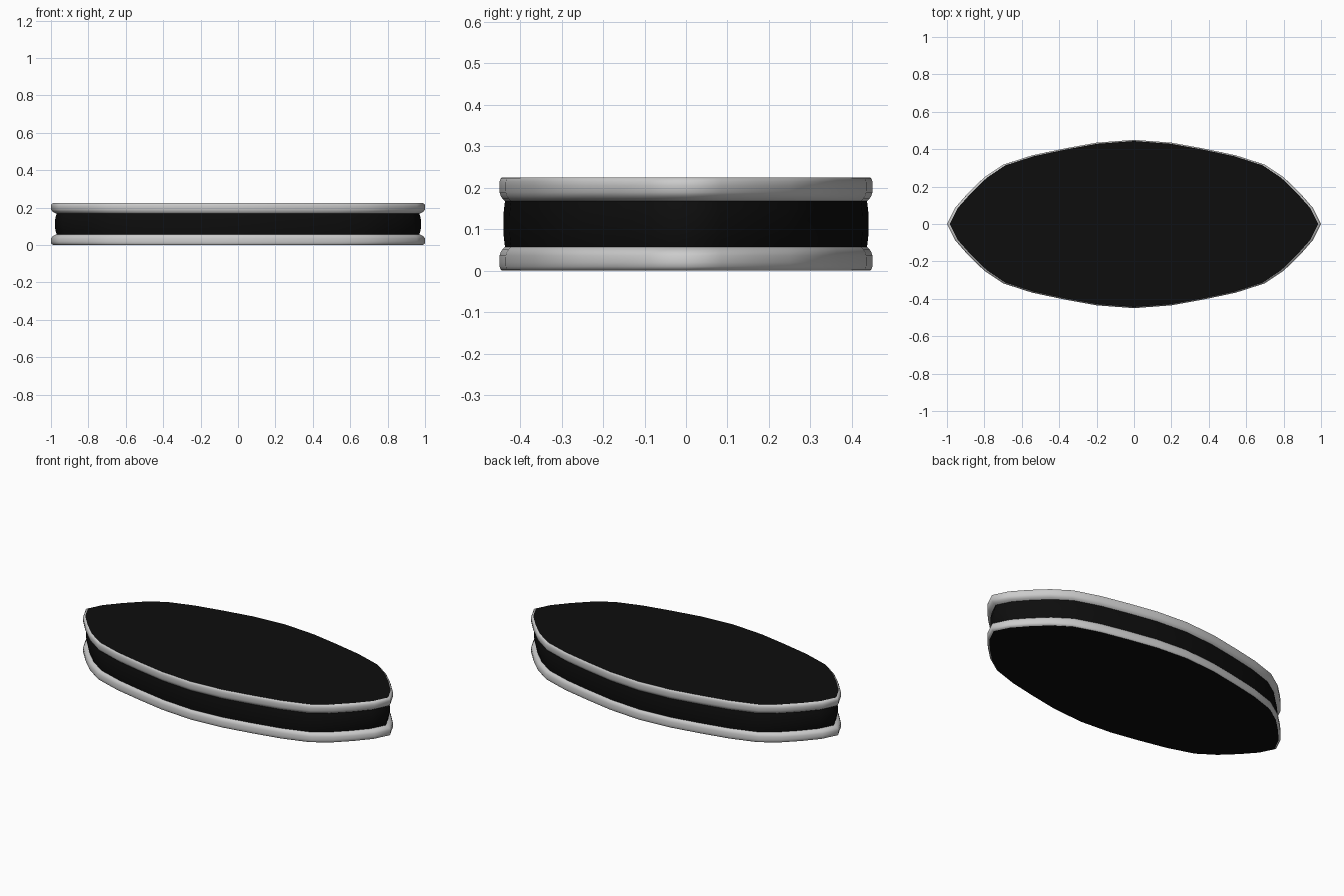
import bpy

if "Cube" in bpy.data.objects:
    bpy.data.objects.remove(bpy.data.objects["Cube"])

# Quarter outline, from the pointed tip to the widest point
QUARTER = [(1.0, 0), (0.957, 0.086), (0.885, 0.168), (0.80, 0.25), (0.70, 0.317),
           (0.545, 0.367), (0.38, 0.402), (0.20, 0.435), (0, 0.45)]
half = QUARTER + [(-x, y) for x, y in QUARTER[-2::-1]]
OUTLINE = half + [(x, -y) for x, y in half[-2:0:-1]]
N = len(OUTLINE)

black = bpy.data.materials.new("black")
black.diffuse_color = (0.004, 0.004, 0.004, 1)
black.use_nodes = True
black.node_tree.nodes["Principled BSDF"].inputs["Base Color"].default_value = black.diffuse_color
grey = bpy.data.materials.new("light_grey")
grey.diffuse_color = (0.6, 0.6, 0.6, 1)
grey.use_nodes = True
grey.node_tree.nodes["Principled BSDF"].inputs["Base Color"].default_value = grey.diffuse_color


def loft(name, profile, mat, smooth=True):
    """Stack scaled copies of the outline; a single ring becomes a flat cap."""
    verts = [(x * s, y * s, z) for z, s in profile for x, y in OUTLINE]
    faces = [(r * N + i, r * N + (i + 1) % N, (r + 1) * N + (i + 1) % N, (r + 1) * N + i)
             for r in range(len(profile) - 1) for i in range(N)]
    if len(profile) == 1:
        order = range(N) if profile[0][0] > 0.1 else reversed(range(N))
        faces = [tuple(order)]
    mesh = bpy.data.meshes.new(name)
    mesh.from_pydata(verts, [], faces)
    mesh.polygons.foreach_set("use_smooth", [smooth] * len(mesh.polygons))
    mesh.materials.append(mat)
    obj = bpy.data.objects.new(name, mesh)
    bpy.context.collection.objects.link(obj)
    return obj


# Rounded rims above and below
H = 0.225
rim = [(0, 0.985), (0.003, 0.993), (0.01, 0.999), (0.02, 1.0), (0.036, 0.999),
       (0.045, 0.993), (0.052, 0.983), (0.057, 0.97)]
loft("lower_rim", rim, grey)
loft("upper_rim", [(H - z, s) for z, s in reversed(rim)], grey)

# Recessed, slightly bulging waist
loft("waist", [(0.057, 0.97), (0.075, 0.975), (0.095, 0.979), (0.13, 0.979),
               (0.15, 0.975), (0.168, 0.97)], black)

# Flat faces
loft("bottom_face", [(0, 0.985)], black, False)
loft("top_face", [(H, 0.985)], black, False)
